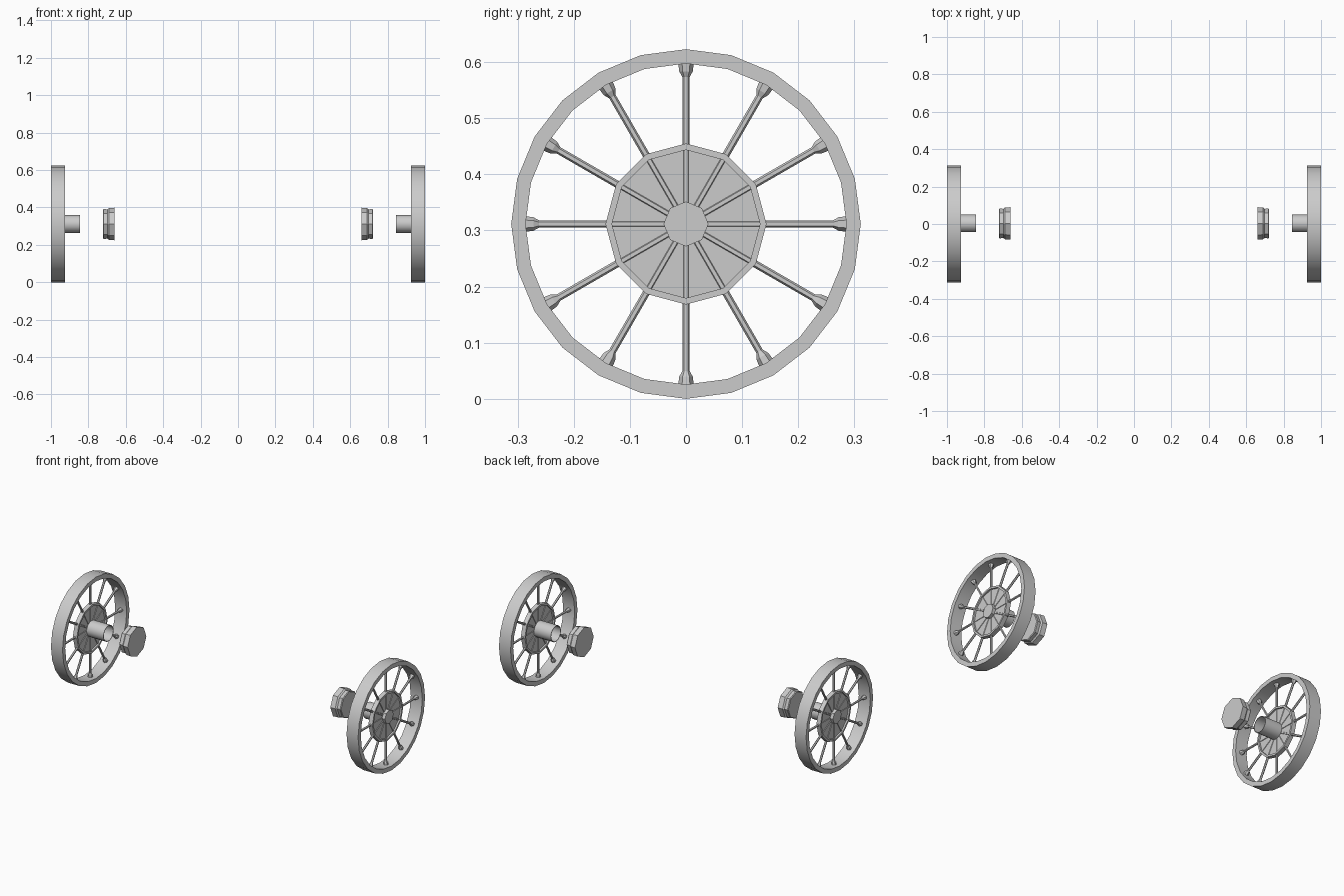
import bpy, bmesh
from math import pi, sin, cos
from mathutils import Matrix

if "Cube" in bpy.data.objects:
    bpy.data.objects.remove(bpy.data.objects["Cube"])

CZ = 0.3115      # wheel centre height
WX = 0.9625      # wheel middle plane


def lathe(name, profile, sides, side, closed=False, y=0.0, smooth=0):
    """Revolve (x, radius) points about the axle line, first vertex upward."""
    bm = bmesh.new()
    rings = []
    for x, r in profile:
        rings.append([bm.verts.new((x, y + r * sin(2 * pi * i / sides),
                                    CZ + r * cos(2 * pi * i / sides)))
                      for i in range(sides)])
    n = len(rings)
    for k in range(n if closed else n - 1):
        a, b = rings[k], rings[(k + 1) % n]
        for i in range(sides):
            j = (i + 1) % sides
            bm.faces.new((a[i], a[j], b[j], b[i]))
    if not closed:
        bm.faces.new(rings[0])
        bm.faces.new(rings[-1])
    return finish(name, bm, side, smooth)


def finish(name, bm, side, smooth=0):
    if side < 0:
        bmesh.ops.scale(bm, vec=(-1, 1, 1), verts=bm.verts)
    bmesh.ops.recalc_face_normals(bm, faces=bm.faces)
    me = bpy.data.meshes.new(name)
    bm.to_mesh(me)
    bm.free()
    ob = bpy.data.objects.new(name, me)
    bpy.context.collection.objects.link(ob)
    if smooth:
        bpy.context.view_layer.objects.active = ob
        ob.select_set(True)
        bpy.ops.object.shade_smooth_by_angle(angle=smooth)
        ob.select_set(False)
    return ob


def spokes(name, side):
    """Twelve thin rods with a flared foot at the rim."""
    bm = bmesh.new()
    stations = [(0.03, 0.0065), (0.262, 0.0065), (0.272, 0.012), (0.287, 0.014)]
    for s in range(12):
        rot = Matrix.Translation((WX, 0, CZ)) @ Matrix.Rotation(s * pi / 6, 4, 'X')
        rings = []
        for z, r in stations:
            rings.append([bm.verts.new((r * sin(i * pi / 3), r * cos(i * pi / 3), z))
                          for i in range(6)])
        for a, b in zip(rings, rings[1:]):
            for i in range(6):
                j = (i + 1) % 6
                bm.faces.new((a[i], a[j], b[j], b[i]))
        bm.faces.new(rings[0])
        bm.faces.new(rings[-1])
        bmesh.ops.transform(bm, matrix=rot, verts=[v for r in rings for v in r])
    return finish(name, bm, side)


for side, tag in ((1, "right"), (-1, "left")):
    # Rim
    lathe("rim_" + tag, [(0.925, 0.3115), (1.0, 0.3115), (1.0, 0.286), (0.925, 0.286)],
          24, side, closed=True, smooth=0.6)
    # Spokes
    spokes("spokes_" + tag, side)
    # Hub plate with raised border
    lathe("hub_plate_" + tag, [(WX - 0.003, 0.135), (WX + 0.003, 0.135)], 12, side)
    lathe("hub_border_" + tag, [(WX - 0.013, 0.1435), (WX + 0.013, 0.1435),
                                (WX + 0.013, 0.132), (WX - 0.013, 0.132)],
          12, side, closed=True)
    # Hub cap
    lathe("hub_cap_" + tag, [(WX - 0.01, 0.04), (0.985, 0.04)], 8, side)
    # Hollow axle sleeve
    lathe("axle_sleeve_" + tag, [(0.845, 0.047), (0.955, 0.047),
                                 (0.955, 0.044), (0.845, 0.044)],
          16, side, closed=True, y=0.003, smooth=0.6)
    # Inner axle nut
    lathe("axle_nut_" + tag, [(0.66, 0.087), (0.69, 0.085), (0.698, 0.078),
                              (0.718, 0.080), (0.722, 0.076)], 8, side, y=0.003)
